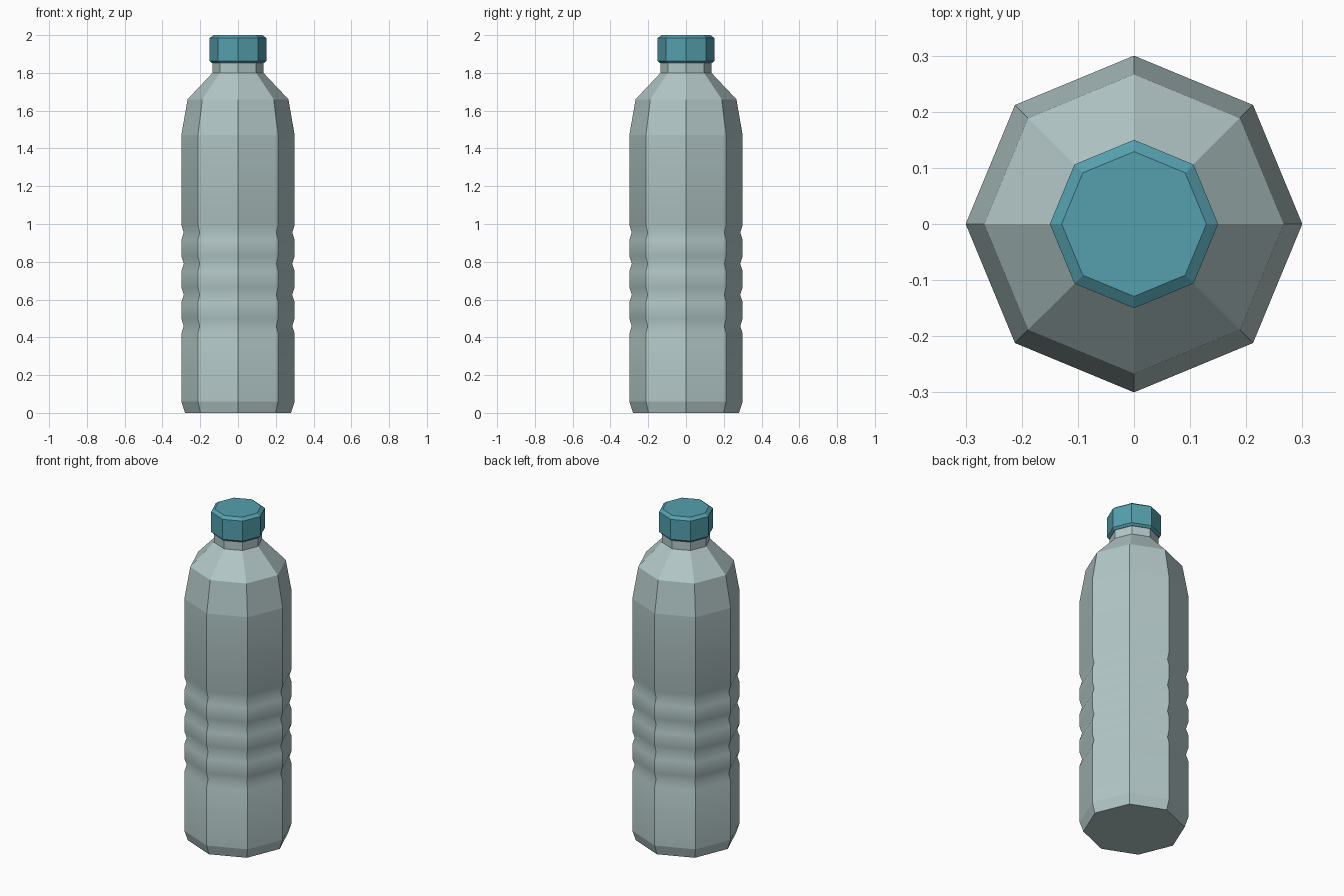
import bpy
import bmesh
from math import cos, sin, pi

cube = bpy.data.objects.get("Cube")
if cube:
    bpy.data.objects.remove(cube, do_unlink=True)

SIDES = 8


def make_material(name, rgb):
    mat = bpy.data.materials.new(name)
    mat.use_nodes = True
    color = (*rgb, 1.0)
    mat.diffuse_color = color
    bsdf = next(n for n in mat.node_tree.nodes if n.type == "BSDF_PRINCIPLED")
    bsdf.inputs["Base Color"].default_value = color
    return mat


def lathe(name, profile, mat, soft_rings=()):
    """Eight-sided turned part from (radius, z) rings; only soft rings are shaded smooth."""
    bm = bmesh.new()
    rings = []
    for r, z in profile:
        rings.append([bm.verts.new((r * cos(2 * pi * i / SIDES), r * sin(2 * pi * i / SIDES), z))
                      for i in range(SIDES)])
    for low, high in zip(rings, rings[1:]):
        for i in range(SIDES):
            j = (i + 1) % SIDES
            bm.faces.new((low[i], low[j], high[j], high[i]))
    bm.faces.new(rings[0][::-1])
    bm.faces.new(rings[-1])
    for face in bm.faces:
        face.smooth = True
    for edge in bm.edges:
        edge.smooth = False
    for k in soft_rings:
        for i in range(SIDES):
            bm.edges.get((rings[k][i], rings[k][(i + 1) % SIDES])).smooth = True
    mesh = bpy.data.meshes.new(name)
    bm.to_mesh(mesh)
    bm.free()
    mesh.materials.append(mat)
    obj = bpy.data.objects.new(name, mesh)
    bpy.context.collection.objects.link(obj)
    return obj


plastic = make_material("pale grey plastic", (0.45, 0.57, 0.57))
cap_blue = make_material("teal cap", (0.09, 0.35, 0.42))

# Bottle: base bevel, four grip grooves, shoulder and neck
R = 0.3
profile = [(0.28, 0), (R, 0.06)]
first_groove = len(profile)
for n in range(4):
    z = 0.46 + n * 0.165
    profile += [(R, z - 0.04), (R - 0.013, z), (R, z + 0.04)]
soft = range(first_groove, len(profile))
profile += [(R, 1.47), (0.267, 1.66), (0.135, 1.8), (0.135, 1.87)]
lathe("bottle_body", profile, plastic, soft)

# Screw cap with bevelled rims
lathe("bottle_cap", [(0.138, 1.852), (0.15, 1.864), (0.15, 1.985), (0.129, 2.0)], cap_blue)
